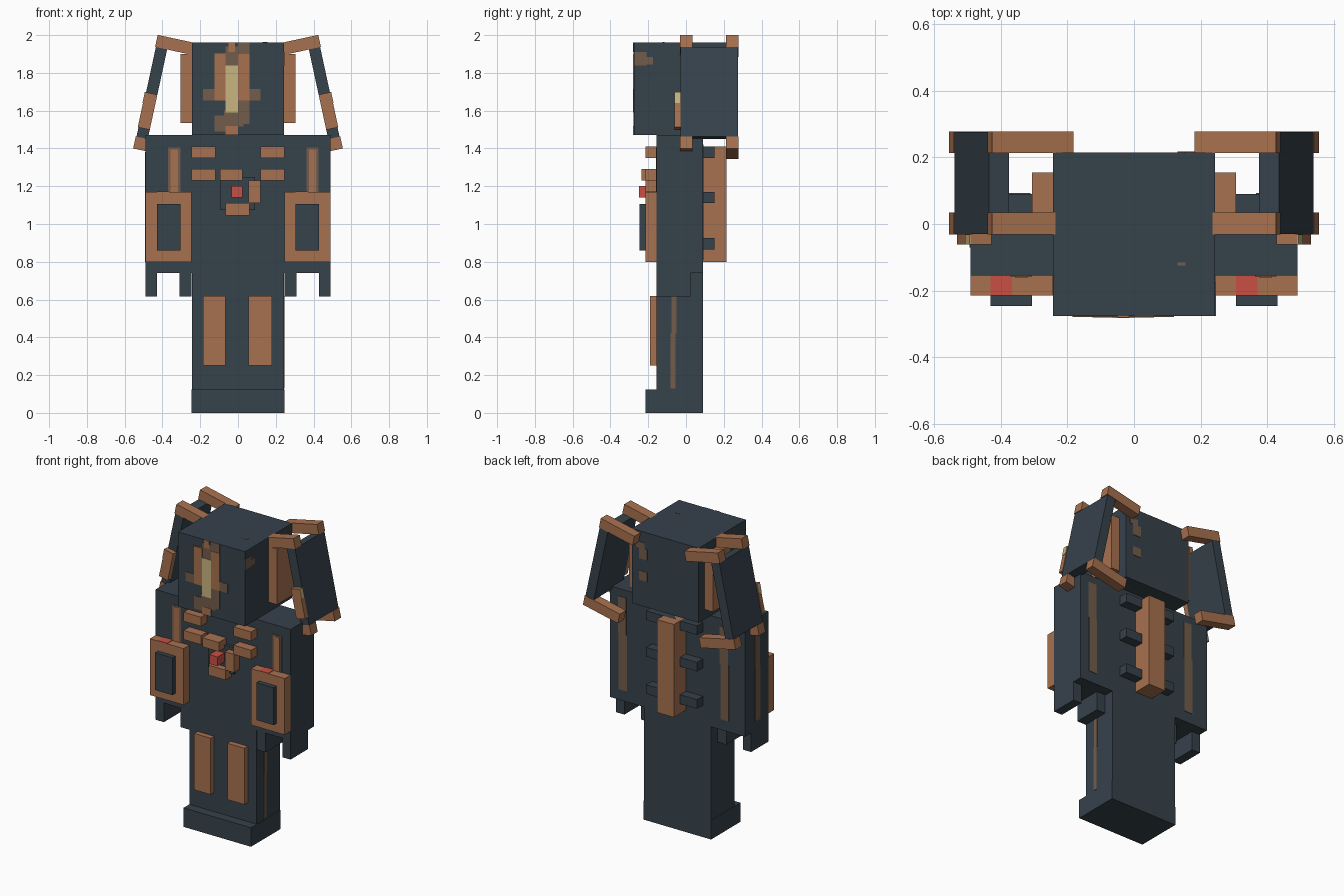
import bpy, bmesh, math
from mathutils import Vector

cube = bpy.data.objects.get("Cube")
if cube:
    bpy.data.objects.remove(cube, do_unlink=True)


def material(name, rgb):
    m = bpy.data.materials.new(name)
    m.use_nodes = True
    m.diffuse_color = (*rgb, 1)
    bsdf = m.node_tree.nodes["Principled BSDF"]
    bsdf.inputs["Base Color"].default_value = (*rgb, 1)
    bsdf.inputs["Roughness"].default_value = 0.8
    return m


SLATE = material("dark_slate", (0.037, 0.054, 0.071))
COPPER = material("copper", (0.39, 0.165, 0.078))
RUST = material("dull_rust", (0.17, 0.107, 0.07))
TAN = material("pale_tan", (0.58, 0.46, 0.22))
RED = material("red", (0.58, 0.08, 0.06))


def box(name, mat, x, y, z, warp=None):
    """Box from three (low, high) ranges, with an optional point mapping."""
    bm = bmesh.new()
    bmesh.ops.create_cube(bm, size=1)
    for v in bm.verts:
        p = [lo + (c + 0.5) * (hi - lo) for c, (lo, hi) in zip(v.co, (x, y, z))]
        v.co = warp(*p) if warp else Vector(p)
    bmesh.ops.recalc_face_normals(bm, faces=bm.faces)
    mesh = bpy.data.meshes.new(name)
    bm.to_mesh(mesh)
    bm.free()
    mesh.materials.append(mat)
    obj = bpy.data.objects.new(name, mesh)
    bpy.context.collection.objects.link(obj)
    return obj


def pair(name, mat, x, y, z, warp=None):
    """Mirrored pair; the range is given for the left (+x) side."""
    base = warp or (lambda a, b, c: Vector((a, b, c)))
    for side, s in (("left", 1), ("right", -1)):
        def flip(a, b, c, s=s):
            p = base(a, b, c)
            return Vector((s * p.x, p.y, p.z))
        box(side + "_" + name, mat, x, y, z, flip)


def plate(name, mat, face, a, b, lift=0.003):
    """Thin painted patch on a wall: face is (axis, position, sign)."""
    axis, pos, sign = face
    depth = tuple(sorted((pos - sign * 0.002, pos + sign * lift)))
    ranges = (depth, a, b) if axis == "x" else (a, depth, b) if axis == "y" else (a, b, depth)
    return box(name, mat, *ranges)


# Main masses
BODY_Y = (-0.155, 0.09)
box("head", SLATE, (-0.243, 0.243), (-0.275, 0.215), (1.47, 1.96))
box("torso", SLATE, (-0.245, 0.245), BODY_Y, (0.74, 1.47))
box("legs", SLATE, (-0.243, 0.243), BODY_Y, (0.12, 0.74))
box("feet", SLATE, (-0.245, 0.245), (-0.215, 0.09), (0, 0.125))
pair("arm", SLATE, (0.245, 0.49), BODY_Y, (0.74, 1.47))
pair("outer_finger", SLATE, (0.43, 0.49), (-0.155, 0.025), (0.615, 0.74))
pair("inner_finger", SLATE, (0.245, 0.31), (-0.155, 0.025), (0.615, 0.74))

# Forearm guards and shin plates
pair("forearm_guard", COPPER, (0.245, 0.49), (-0.215, -0.155), (0.8, 1.17))
pair("guard_panel", SLATE, (0.305, 0.43), (-0.245, -0.215), (0.86, 1.105))
for side, x in (("left", (0.305, 0.37)), ("right", (-0.43, -0.365))):
    plate(side + "_guard_light", RED, ("z", 1.17, 1), x, (-0.215, -0.155))
for side, x in (("left", (0.055, 0.18)), ("right", (-0.185, -0.065))):
    box(side + "_shin_plate", COPPER, x, (-0.19, -0.155), (0.25, 0.62))

# Chest blocks around the red core
for i, z in enumerate(((1.35, 1.41), (1.23, 1.29))):
    pair(f"chest_rib_{i}", COPPER, (0.118, 0.245), (-0.215, -0.155), z)
box("core_base", SLATE, (-0.095, 0.09), (-0.175, -0.155), (1.075, 1.25))
box("core_upper_bar", COPPER, (-0.095, 0.025), (-0.235, -0.155), (1.23, 1.29))
box("core_side_bar", COPPER, (0.055, 0.12), (-0.215, -0.155), (1.11, 1.23))
box("core_lower_bar", COPPER, (-0.065, 0.06), (-0.215, -0.155), (1.045, 1.11))
box("core", RED, (-0.035, 0.025), (-0.248, -0.155), (1.14, 1.2))

# Spine with three cross pegs
box("spine", COPPER, (-0.062, 0.062), (0.09, 0.214), (0.8, 1.41))
for i, z in enumerate((1.35, 1.11, 0.865)):
    box(f"back_peg_{i}", SLATE, (-0.185, 0.185), (0.09, 0.15), (z, z + 0.06))

# Tilted ears, laid out in their own frame from the lower outer corner
TILT = math.radians(12.2)


def ear(u, y, v):
    c, s = math.cos(TILT), math.sin(TILT)
    return Vector((0.555 + u * c - v * s, y, 1.4 + u * s + v * c))


pair("ear_panel", SLATE, (-0.065, -0.004), (-0.03, 0.275), (0.065, 0.55), ear)
for end, y in (("front", (-0.032, 0.034)), ("back", (0.213, 0.277))):
    pair(f"ear_{end}_top_bar", COPPER, (-0.25, 0), y, (0.55, 0.615), ear)
    pair(f"ear_{end}_low_bar", COPPER, (-0.26, 0), y, (0, 0.065), ear)
pair("ear_strut", COPPER, (-0.065, 0), (-0.062, -0.03), (0.115, 0.305), ear)
pair("ear_strut_tip", TAN, (-0.002, 0.003), (-0.062, -0.032), (0.245, 0.305), ear)
pair("ear_mount", COPPER, (0.243, 0.305), (-0.03, 0.155), (1.535, 1.9))

# Painted face
FACE = ("y", -0.275, -1)
rust_patches = (
    ((-0.125, -0.06), (1.84, 1.905)), ((0.0, 0.06), (1.87, 1.96)),
    ((-0.065, 0.0), (1.84, 1.94)), ((-0.185, -0.12), (1.655, 1.715)),
    ((0.055, 0.12), (1.655, 1.715)), ((-0.125, -0.06), (1.49, 1.575)),
    ((0.0, 0.06), (1.53, 1.66)), ((-0.075, 0.03), (1.515, 1.6)),
)
for i, (x, z) in enumerate(rust_patches):
    plate(f"face_rust_{i}", RUST, FACE, x, z)
plate("face_right_panel", COPPER, FACE, (-0.125, -0.065), (1.655, 1.9), 0.005)
plate("face_left_panel", COPPER, FACE, (0.0, 0.06), (1.655, 1.9), 0.005)
plate("face_top_mark", COPPER, FACE, (-0.05, -0.015), (1.91, 1.96), 0.005)
plate("face_chin_mark", COPPER, FACE, (-0.065, 0.0), (1.47, 1.52), 0.005)
plate("face_stripe", TAN, FACE, (-0.065, 0.0), (1.59, 1.84), 0.006)

# Rust patches on the head sides, back and top
plate("head_side_rust", RUST, ("x", 0.243, 1), (-0.275, -0.21), (1.84, 1.91))
plate("head_side_rust_tip", RUST, ("x", 0.243, 1), (-0.21, -0.175), (1.845, 1.885))
HEAD_BACK = ("y", 0.215, 1)
plate("head_back_rust_high", RUST, HEAD_BACK, (0.13, 0.19), (1.78, 1.85))
plate("head_back_rust_top", RUST, HEAD_BACK, (0.15, 0.21), (1.85, 1.89))
plate("head_back_rust_low", RUST, HEAD_BACK, (0.13, 0.19), (1.64, 1.7))
plate("head_top_rust", RUST, ("z", 1.96, 1), (0.13, 0.155), (-0.125, -0.115))

# Worn stripes on shoulders, arm backs, arm side and leg side
FRONT, BACK = ("y", -0.155, -1), ("y", 0.09, 1)
for side, x in (("left", 0.362), ("right", -0.37)):
    plate(side + "_shoulder_rust", RUST, FRONT, (x, x + 0.065), (1.17, 1.405))
    plate(side + "_shoulder_stripe", COPPER, FRONT, (x + 0.013, x + 0.052), (1.17, 1.395), 0.005)
stripes = (
    ("left_arm_back", BACK, 0.365, 0.43, 0.81, 1.42),
    ("right_arm_back", BACK, -0.375, -0.31, 0.81, 1.42),
    ("right_arm_side", ("x", -0.49, -1), -0.07, -0.01, 0.8, 1.38),
    ("left_leg_side", ("x", 0.243, 1), -0.082, -0.05, 0.13, 0.62),
)
for name, face, a, b, low, high in stripes:
    mid = low + (high - low) * 0.6
    plate(name + "_stripe_low", RUST, face, (a, b - 0.006), (low, mid))
    plate(name + "_stripe_high", RUST, face, (a + 0.006, b), (mid, high))
